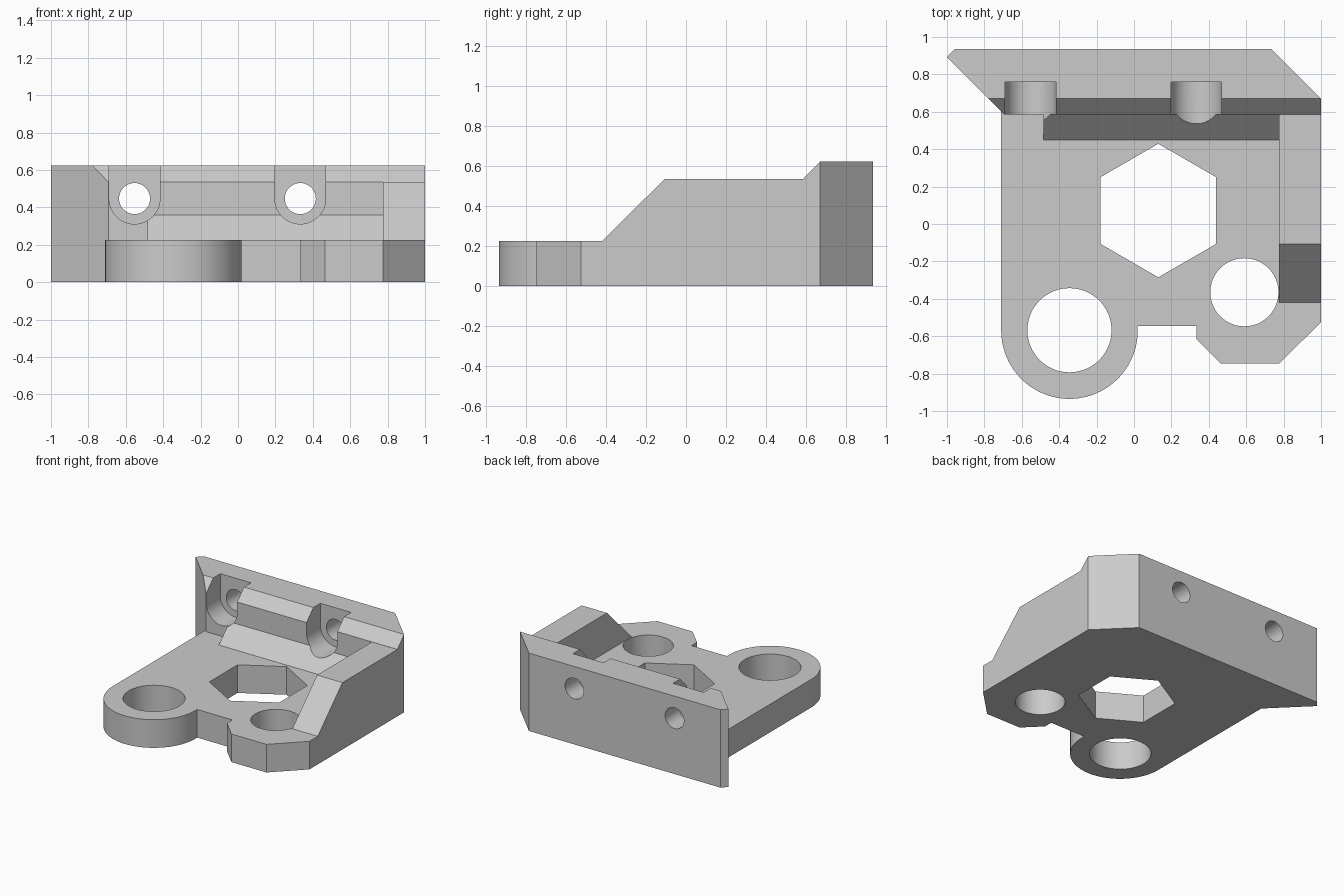
import bpy, bmesh, math
from mathutils import Vector

if "Cube" in bpy.data.objects:
    bpy.data.objects.remove(bpy.data.objects["Cube"], do_unlink=True)

TOP, PLATE, RIM = 0.623, 0.225, 0.535   # wall top, plate top, side wall top

grey = bpy.data.materials.new("light grey")
grey.use_nodes = True
grey.diffuse_color = (0.6, 0.6, 0.6, 1)
grey.node_tree.nodes["Principled BSDF"].inputs["Base Color"].default_value = (0.6, 0.6, 0.6, 1)


def prism(name, outline, lo, hi, axis):
    """Extrude a 2D outline along an axis from lo to hi."""
    place = {"x": lambda u, v, h: (h, u, v),
             "y": lambda u, v, h: (u, h, v),
             "z": lambda u, v, h: (u, v, h)}[axis]
    bm = bmesh.new()
    face = bm.faces.new([bm.verts.new(place(u, v, lo)) for u, v in outline])
    ext = bmesh.ops.extrude_face_region(bm, geom=[face])
    moved = [g for g in ext["geom"] if isinstance(g, bmesh.types.BMVert)]
    bmesh.ops.translate(bm, verts=moved, vec=Vector(place(0, 0, hi - lo)))
    bmesh.ops.recalc_face_normals(bm, faces=bm.faces)
    mesh = bpy.data.meshes.new(name)
    bm.to_mesh(mesh)
    bm.free()
    mesh.materials.append(grey)
    obj = bpy.data.objects.new(name, mesh)
    bpy.context.collection.objects.link(obj)
    return obj


def arc(cx, cy, r, start, end, n):
    angles = [math.radians(start + (end - start) * i / n) for i in range(n + 1)]
    return [(cx + r * math.cos(a), cy + r * math.sin(a)) for a in angles]


def ring(cx, cy, r, n=64, start=0):
    return arc(cx, cy, r, start, start + 360, n)[:-1]


def combine(target, other, operation):
    """Apply a boolean and discard the second solid."""
    mod = target.modifiers.new(operation, "BOOLEAN")
    mod.operation, mod.solver, mod.object = operation, "EXACT", other
    bpy.context.view_layer.objects.active = target
    bpy.ops.object.modifier_apply(modifier=mod.name)
    bpy.data.objects.remove(other, do_unlink=True)


# Rear wall with angled ends and a chamfered front top edge
bracket = prism("mounting_bracket",
                [(-0.693, 0.585), (1, 0.585), (1, 0.67), (0.735, 0.935),
                 (-0.96, 0.935), (-1, 0.892)], 0, TOP, "z")
combine(bracket, prism("chamfer_cutter", [(0.535, 0.485), (0.72, 0.673), (0.535, 0.673)],
                       -1.2, 1.2, "x"), "DIFFERENCE")

# Base plate with a round lug and a bevelled lug
plate = arc(-0.345, -0.57, 0.365, 180, 363, 48) + [
    (0.02, -0.545), (0.333, -0.545), (0.333, -0.615), (0.465, -0.747),
    (0.775, -0.747), (1, -0.525), (1, 0.64), (-0.71, 0.602)]
combine(bracket, prism("base_plate", plate, 0, PLATE, "z"), "UNION")

# Side wall with a sloped front, and the sloped rib in the inner corner
side = [(-0.42, PLATE), (-0.42, 0), (0.62, 0), (0.62, RIM - 0.05),
        (0.585, RIM), (-0.108, RIM)]
combine(bracket, prism("side_wall", side, 0.775, 1, "x"), "UNION")
rib = [(0.45, PLATE), (0.45, 0.1), (0.64, 0.1), (0.64, 0.36), (0.585, 0.36)]
combine(bracket, prism("corner_rib", rib, -0.485, 0.8, "x"), "UNION")

# Nut opening and the two vertical bores
for name, outline in (("hexagon", ring(0.13, 0.072, 0.357, 6, 30)),
                      ("large_bore", ring(-0.345, -0.568, 0.225)),
                      ("small_bore", ring(0.59, -0.365, 0.182))):
    combine(bracket, prism(name, outline, -0.2, 0.8, "z"), "DIFFERENCE")

# Screw pockets, open at the top, with through holes to the back
for x in (-0.553, 0.333):
    pocket = arc(x, 0.447, 0.136, 180, 360, 32) + [(x + 0.136, 0.8), (x - 0.136, 0.8)]
    combine(bracket, prism("pocket", pocket, 0.4, 0.76, "y"), "DIFFERENCE")
    combine(bracket, prism("screw_hole", ring(x, 0.447, 0.083, 40), 0.7, 1.1, "y"), "DIFFERENCE")

# Smooth the round walls and keep the edges sharp
bpy.ops.object.select_all(action="DESELECT")
bracket.select_set(True)
bpy.context.view_layer.objects.active = bracket
bpy.ops.object.shade_smooth_by_angle(angle=math.radians(25))
